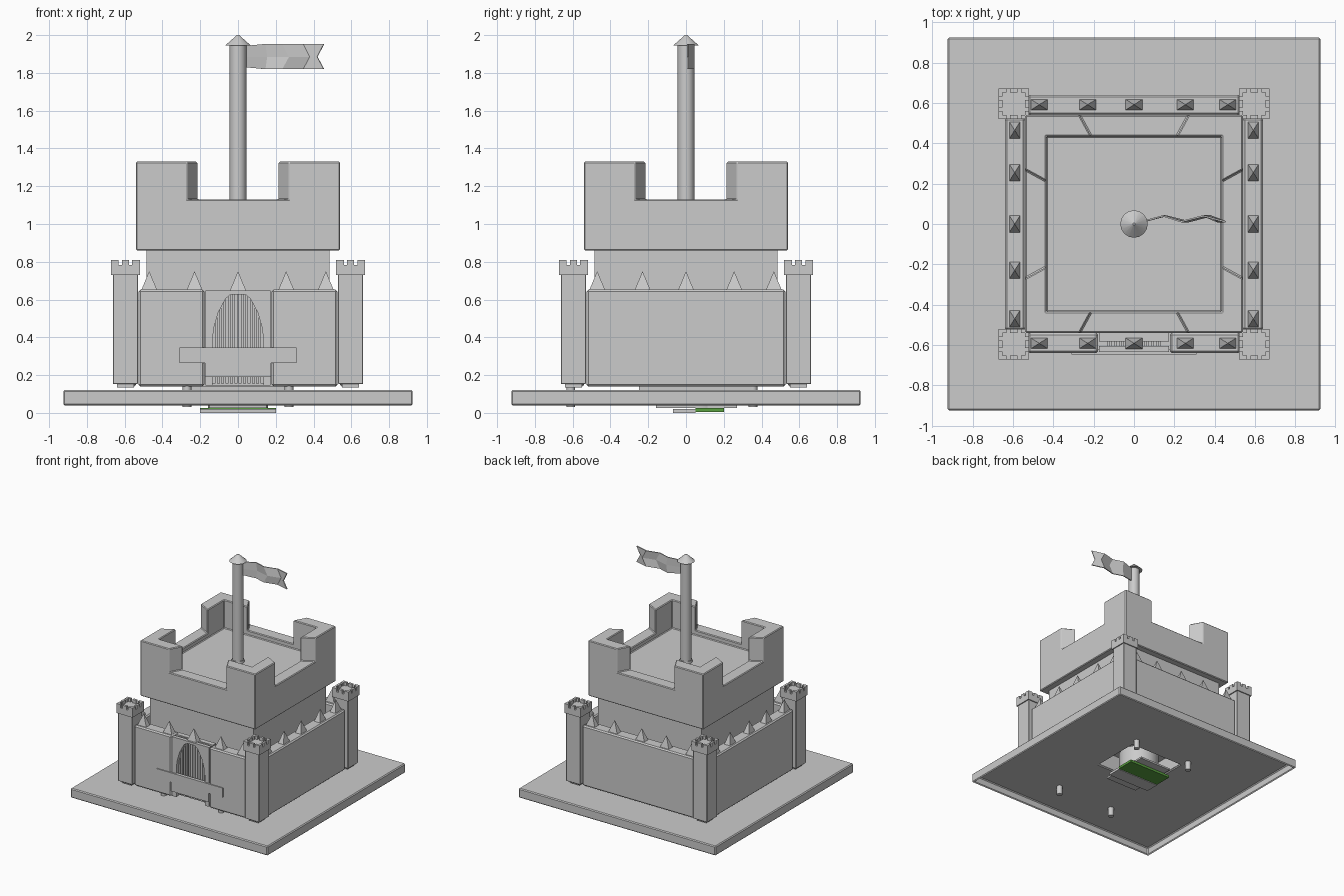
import bpy, bmesh, math
from mathutils import Matrix

if "Cube" in bpy.data.objects:
    bpy.data.objects.remove(bpy.data.objects["Cube"])


def add_mesh(name, bm, bevel=0.0):
    bmesh.ops.recalc_face_normals(bm, faces=bm.faces)
    me = bpy.data.meshes.new(name)
    bm.to_mesh(me)
    bm.free()
    ob = bpy.data.objects.new(name, me)
    bpy.context.collection.objects.link(ob)
    if bevel:
        add_bevel(ob, bevel)
    return ob


def add_bevel(ob, width):
    m = ob.modifiers.new("bevel", 'BEVEL')
    m.width = width
    m.segments = 1
    m.limit_method = 'ANGLE'


def box_into(bm, x0, x1, y0, y1, z0, z1):
    mat = (Matrix.Translation(((x0 + x1) / 2, (y0 + y1) / 2, (z0 + z1) / 2))
           @ Matrix.Diagonal((x1 - x0, y1 - y0, z1 - z0, 1)))
    bmesh.ops.create_cube(bm, size=1, matrix=mat)


def box(name, x0, x1, y0, y1, z0, z1, bevel=0.0):
    bm = bmesh.new()
    box_into(bm, x0, x1, y0, y1, z0, z1)
    return add_mesh(name, bm, bevel)


def prism(name, pts, a, b, axis='Z', bevel=0.0):
    """Extrude a 2D outline: along Z from (x, y) or along Y from (x, z)."""
    bm = bmesh.new()
    def at(p, d):
        return (p[0], p[1], d) if axis == 'Z' else (p[0], d, p[1])
    lo = [bm.verts.new(at(p, a)) for p in pts]
    hi = [bm.verts.new(at(p, b)) for p in pts]
    bm.faces.new(lo)
    bm.faces.new(hi)
    n = len(pts)
    for i in range(n):
        bm.faces.new((lo[i], lo[(i + 1) % n], hi[(i + 1) % n], hi[i]))
    return add_mesh(name, bm, bevel)


def cone(name, x, y, z0, z1, r0, r1, sides=24, smooth=True):
    bm = bmesh.new()
    bmesh.ops.create_cone(bm, cap_ends=True, segments=sides, radius1=r0, radius2=r1,
                          depth=z1 - z0, matrix=Matrix.Translation((x, y, (z0 + z1) / 2)))
    ob = add_mesh(name, bm)
    if smooth:
        bpy.ops.object.select_all(action='DESELECT')
        ob.select_set(True)
        bpy.context.view_layer.objects.active = ob
        bpy.ops.object.shade_smooth_by_angle(angle=math.radians(35))
    return ob


def cut(ob, cutters):
    for c in cutters:
        c.hide_render = True
        m = ob.modifiers.new("cut", 'BOOLEAN')
        m.operation = 'DIFFERENCE'
        m.solver = 'EXACT'
        m.object = c
        bpy.context.view_layer.objects.active = ob
        bpy.ops.object.modifier_apply(modifier=m.name)


def discard(cutters):
    for c in cutters:
        bpy.data.objects.remove(c, do_unlink=True)


# base: upside-down tray with an opening in the middle
base = box("base_plate", -0.925, 0.925, -0.925, 0.925, 0.04, 0.12)
spacer = box("base_spacer", -0.29, 0.29, -0.25, 0.36, 0.115, 0.145)
keep = box("keep", -0.485, 0.485, -0.485, 0.485, 0.14, 0.87)
hollow = box("hollow_cutter", -0.91, 0.91, -0.91, 0.91, -0.1, 0.105)
well = box("well_cutter", -0.25, 0.25, -0.14, 0.28, 0.0, 0.25)
cut(base, [hollow, well])
cut(spacer, [well])
cut(keep, [well])
discard([hollow, well])
add_bevel(base, 0.008)

# screw pegs under the base
for x in (-0.27, 0.27):
    for y in (-0.61, 0.355):
        cone("peg", x, y, 0.03, 0.145, 0.023, 0.023, 16)

# circuit and speaker in the opening
green = bpy.data.materials.new("green")
green.diffuse_color = (0.1, 0.35, 0.05, 1)
green.use_nodes = True
green.node_tree.nodes["Principled BSDF"].inputs["Base Color"].default_value = green.diffuse_color
board = box("circuit_board", -0.2, 0.2, 0.05, 0.2, 0.005, 0.025)
board.data.materials.append(green)
box("battery_tray", -0.2, 0.2, -0.07, 0.05, 0.0, 0.02)
cone("speaker", 0.0, 0.06, 0.025, 0.2, 0.16, 0.16, 32)
box("circuit_frame", -0.15, 0.15, -0.16, 0.27, 0.025, 0.04)

# overhanging keep crown with flared notches
crown = box("keep_crown", -0.54, 0.54, -0.54, 0.54, 0.86, 1.33)
cutters = [box("crown_well", -0.435, 0.435, -0.435, 0.435, 1.09, 1.5)]
for i in range(4):
    c = prism("notch", [(-0.281, 0.56), (0.281, 0.56), (0.21, 0.43), (-0.21, 0.43)], 1.13, 1.5)
    c.data.transform(Matrix.Rotation(i * math.pi / 2, 4, 'Z'))
    cutters.append(c)
cut(crown, cutters)
discard(cutters)
add_bevel(crown, 0.006)

# curtain walls
walls = {
    "back_wall": (-0.527, 0.527, 0.54, 0.64),
    "left_wall": (-0.64, -0.54, -0.527, 0.527),
    "right_wall": (0.54, 0.64, -0.527, 0.527),
    "front_wall_left": (-0.527, -0.178, -0.64, -0.54),
    "front_wall_right": (0.178, 0.527, -0.64, -0.54),
}
for name, ext in walls.items():
    box(name, *ext, 0.14, 0.652, 0.01)

# spikes along the wall tops
for t in (-0.47, -0.23, 0.0, 0.255, 0.465):
    for s in (-1, 1):
        for along_x in (True, False):
            bm = bmesh.new()
            hx, hy = (0.044, 0.028) if along_x else (0.028, 0.044)
            cx, cy = (t, s * 0.592) if along_x else (s * 0.592, t)
            foot = [bm.verts.new((cx + a * hx, cy + b * hy, 0.645))
                    for a, b in ((-1, -1), (1, -1), (1, 1), (-1, 1))]
            tip = bm.verts.new((cx, cy, 0.75))
            bm.faces.new(foot)
            for i in range(4):
                bm.faces.new((foot[i], foot[(i + 1) % 4], tip))
            add_mesh("wall_spike", bm)

# corner towers with small battlements
for sx in (-1, 1):
    for sy in (-1, 1):
        x, y = sx * 0.596, sy * 0.596
        box("tower_foot", x - 0.045, x + 0.045, y - 0.045, y + 0.045, 0.135, 0.16)
        box("tower_shaft", x - 0.067, x + 0.067, y - 0.067, y + 0.067, 0.152, 0.735, 0.004)
        bm = bmesh.new()
        h = 0.076
        box_into(bm, x - h, x + h, y - h, y + h, 0.73, 0.782)
        for i in (-1, 0, 1):
            for j in (-1, 0, 1):
                if i or j:
                    # corner merlons are L shaped, middle ones are straight
                    px, py = x + i * (h - 0.018), y + j * (h - 0.018)
                    if i and j:
                        ox, oy = x + i * h, y + j * h
                        box_into(bm, *sorted((ox, ox - i * 0.04)), *sorted((oy, oy - j * 0.02)), 0.782, 0.81)
                        box_into(bm, *sorted((ox, ox - i * 0.02)),
                                 *sorted((oy - j * 0.02, oy - j * 0.04)), 0.782, 0.81)
                    elif i:
                        ox = x + i * h
                        box_into(bm, *sorted((ox, ox - i * 0.02)), y - 0.018, y + 0.018, 0.782, 0.81)
                    else:
                        oy = y + j * h
                        box_into(bm, x - 0.018, x + 0.018, *sorted((oy, oy - j * 0.02)), 0.782, 0.81)
        add_mesh("tower_battlement", bm)

# gate panel with pointed arch
arch = [(0.135, 0.145), (0.135, 0.38), (0.128, 0.45), (0.105, 0.53), (0.065, 0.605), (0.038, 0.628)]
outline = ([(-0.173, 0.145)] + [(-x, z) for x, z in arch] + arch[::-1]
           + [(0.173, 0.145), (0.173, 0.648), (-0.173, 0.648)])
prism("gate_panel", outline, -0.635, -0.605, 'Y')
box("gate_backing", -0.173, 0.173, -0.582, -0.54, 0.145, 0.648)

# portcullis bars
bm = bmesh.new()
for i in range(12):
    x = -0.127 + i * 0.254 / 11
    box_into(bm, x - 0.008, x + 0.008, -0.606, -0.58, 0.155, 0.64)
add_mesh("portcullis", bm)

# stepped board across the gate
prism("gate_board", [(-0.31, 0.345), (-0.31, 0.265), (-0.175, 0.265), (-0.175, 0.19), (0.175, 0.19),
                     (0.175, 0.265), (0.31, 0.265), (0.31, 0.345)], -0.648, -0.62, 'Y')

# flagpole
cone("pole_ring", 0, 0, 1.08, 1.11, 0.052, 0.048)
cone("flagpole", 0, 0, 1.08, 1.955, 0.044, 0.044)
cone("pole_cap", 0, 0, 1.945, 2.0, 0.068, 0.006, 16)

# folded swallowtail flag
folds = [(0.035, 0.01, 0.0), (0.145, 0.04, 0.01), (0.235, 0.012, 0.035), (0.345, 0.04, 0.035), (0.455, 0.01, -0.035)]
bm = bmesh.new()
cols = []
for k, (x, y, mid) in enumerate(folds):
    dz = 0.01 if k == 0 else 0.0
    cols.append([bm.verts.new(p) for p in ((x, y, 1.82 + dz), (x + mid, y, 1.885), (x, y, 1.953 - dz))])
for a, b in zip(cols, cols[1:]):
    for r in (0, 1):
        bm.faces.new((a[r], b[r], b[r + 1], a[r + 1]))
flag = add_mesh("flag", bm)
m = flag.modifiers.new("thickness", 'SOLIDIFY')
m.thickness = 0.008
m.offset = 0
